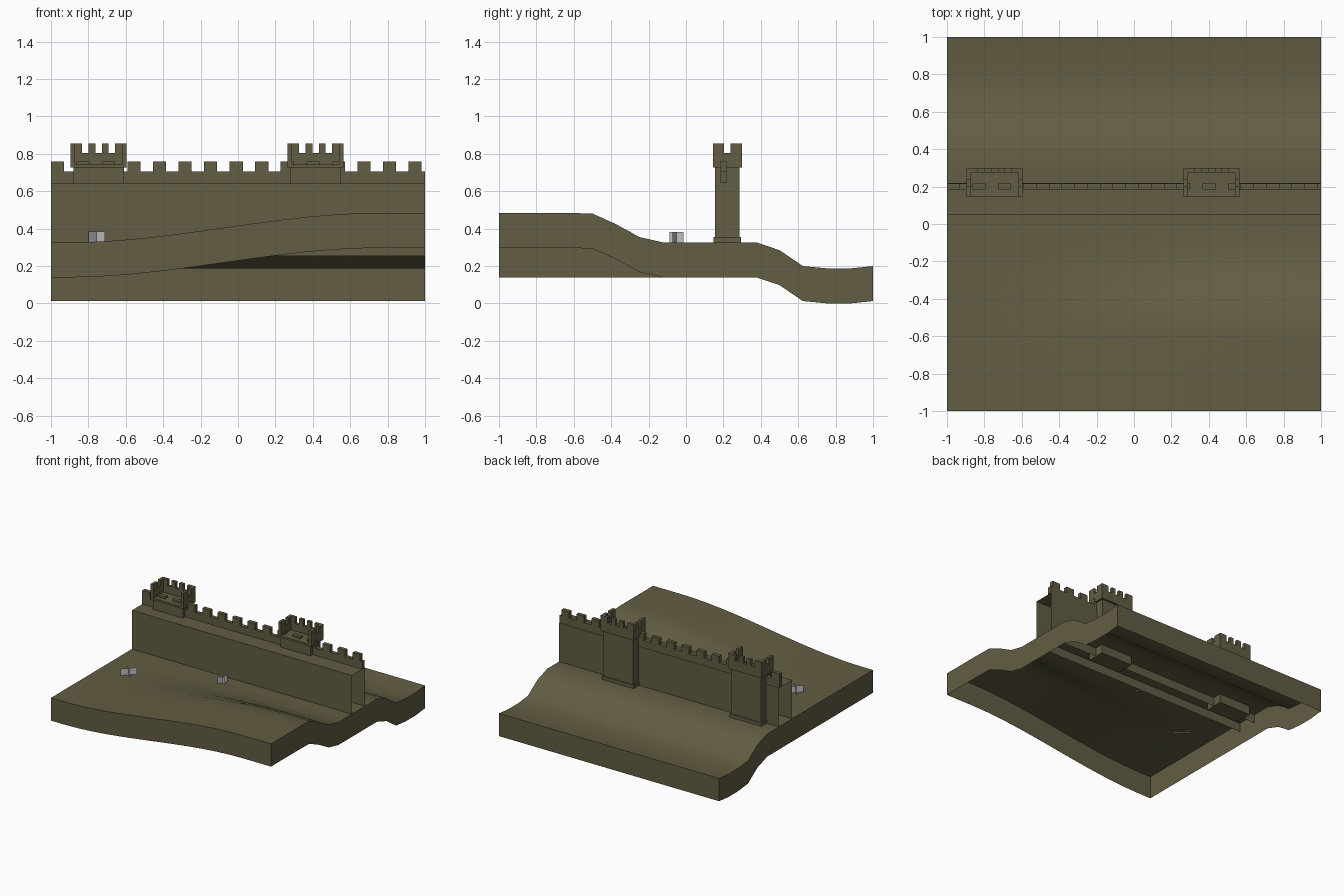
import bpy, bmesh, math
from mathutils import Matrix, Vector

if "Cube" in bpy.data.objects:
    bpy.data.objects.remove(bpy.data.objects["Cube"], do_unlink=True)


def make_material(name, color):
    mat = bpy.data.materials.new(name)
    mat.use_nodes = True
    mat.diffuse_color = color
    mat.node_tree.nodes["Principled BSDF"].inputs["Base Color"].default_value = color
    return mat


olive = make_material("olive stone", (0.122, 0.109, 0.056, 1))
grey = make_material("pale grey", (0.55, 0.55, 0.57, 1))


def finish(name, bm, mat):
    mesh = bpy.data.meshes.new(name)
    bm.to_mesh(mesh)
    bm.free()
    obj = bpy.data.objects.new(name, mesh)
    bpy.context.collection.objects.link(obj)
    mesh.materials.append(mat)
    return obj


def add_box(bm, x0, x1, y0, y1, z0, z1):
    size = Matrix.Diagonal((x1 - x0, y1 - y0, z1 - z0, 1))
    place = Matrix.Translation(((x0 + x1) / 2, (y0 + y1) / 2, (z0 + z1) / 2))
    bmesh.ops.create_cube(bm, size=1, matrix=place @ size)


def interpolate(points, v):
    for (a, fa), (b, fb) in zip(points, points[1:]):
        if v <= b:
            return fa + (fb - fa) * max(0, (v - a) / (b - a))
    return points[-1][1]


# Ground: a hill at the front left, a valley along the back, open underneath
GROUND = [(-1, .327), (.375, .327), (.5, .285), (.625, .2),
          (.75, .188), (.875, .187), (1, .2)]
HILL = [(-1, 1), (-.625, 1), (-.5, .98), (-.375, .62), (-.25, .18), (-.125, 0), (1, 0)]


def ground_height(x, y):
    u = min(1, max(0, (x + .9) / 1.65))
    rise = u * u * (3 - 2 * u)
    return interpolate(GROUND, y) + .157 * rise * interpolate(HILL, y)


bm = bmesh.new()
bmesh.ops.create_grid(bm, x_segments=16, y_segments=16, size=1)
for v in bm.verts:
    v.co.z = ground_height(v.co.x, v.co.y)
rim = [e for e in bm.edges if e.is_boundary]
skirt = bmesh.ops.extrude_edge_only(bm, edges=rim)["geom"]
for v in skirt:
    if isinstance(v, bmesh.types.BMVert):
        v.co.z -= .187
for f in skirt:
    if isinstance(f, bmesh.types.BMFace):
        f.normal_update()
        if f.normal.dot(f.calc_center_median()) < 0:
            f.normal_flip()
ground = finish("ground", bm, olive)
bpy.ops.object.select_all(action="DESELECT")
ground.select_set(True)
bpy.context.view_layer.objects.active = ground
bpy.ops.object.shade_smooth_by_angle(angle=math.radians(40))

# Wall: thin front, walkway and back sheets
bm = bmesh.new()
outline = [(.05, .255), (.05, .645), (.22, .645), (.22, .255)]
rows = [[bm.verts.new((x, y, z)) for y, z in outline] for x in (-1, 1)]
for i in range(3):
    bm.faces.new((rows[0][i], rows[1][i], rows[1][i + 1], rows[0][i + 1]))
finish("wall", bm, olive)

# Parapet with evenly spaced merlons
bm = bmesh.new()
add_box(bm, -1, 1, .185, .217, .645, .705)
for i in range(15):
    x = -1 + i * .1365
    add_box(bm, x, x + .07, .185, .217, .705, .758)
finish("parapet", bm, olive)


# Towers: body, footing, and a battlement open towards the front
def tower(name, cx):
    y0, y1, t = .145, .3, .024
    bm = bmesh.new()
    add_box(bm, cx - .135, cx + .135, .155, .285, .255, .73)
    add_box(bm, cx - .145, cx + .145, .147, .293, .255, .355)
    finish(name + "_body", bm, olive)
    bm = bmesh.new()
    add_box(bm, cx - .15, cx + .15, y0, y1, .727, .743)
    add_box(bm, cx - .15, cx + .15, y1 - t, y1, .743, .805)
    for a, b in ((-.15, -.088), (-.053, -.017), (.017, .053), (.088, .15)):
        add_box(bm, cx + a, cx + b, y1 - t, y1, .805, .855)
    for x in (cx - .15, cx + .15 - t):
        add_box(bm, x, x + t, y0, y1 - t, .743, .805)
        for a, b in ((y0, .203), (.237, y1 - t)):
            add_box(bm, x, x + t, a, b, .805, .855)
    finish(name + "_battlement", bm, olive)


tower("right_tower", -.745)
tower("left_tower", .415)


# Small tufts made of two crossed upright sheets
def tuft(name, x, y, angle, length):
    bm = bmesh.new()
    base = ground_height(x, y) - .005
    for turn in (0, 90):
        a = math.radians(angle + turn)
        d = Vector((math.cos(a), math.sin(a), 0)) * length / 2
        foot = Vector((x, y, base))
        up = Vector((0, 0, .06))
        corners = (foot - d, foot + d, foot + d + up, foot - d + up)
        bm.faces.new([bm.verts.new(c) for c in corners])
    finish(name, bm, grey)


tuft("front_tuft", -.757, -.34, 46, .125)
tuft("middle_tuft", -.105, -.052, 62, .085)
